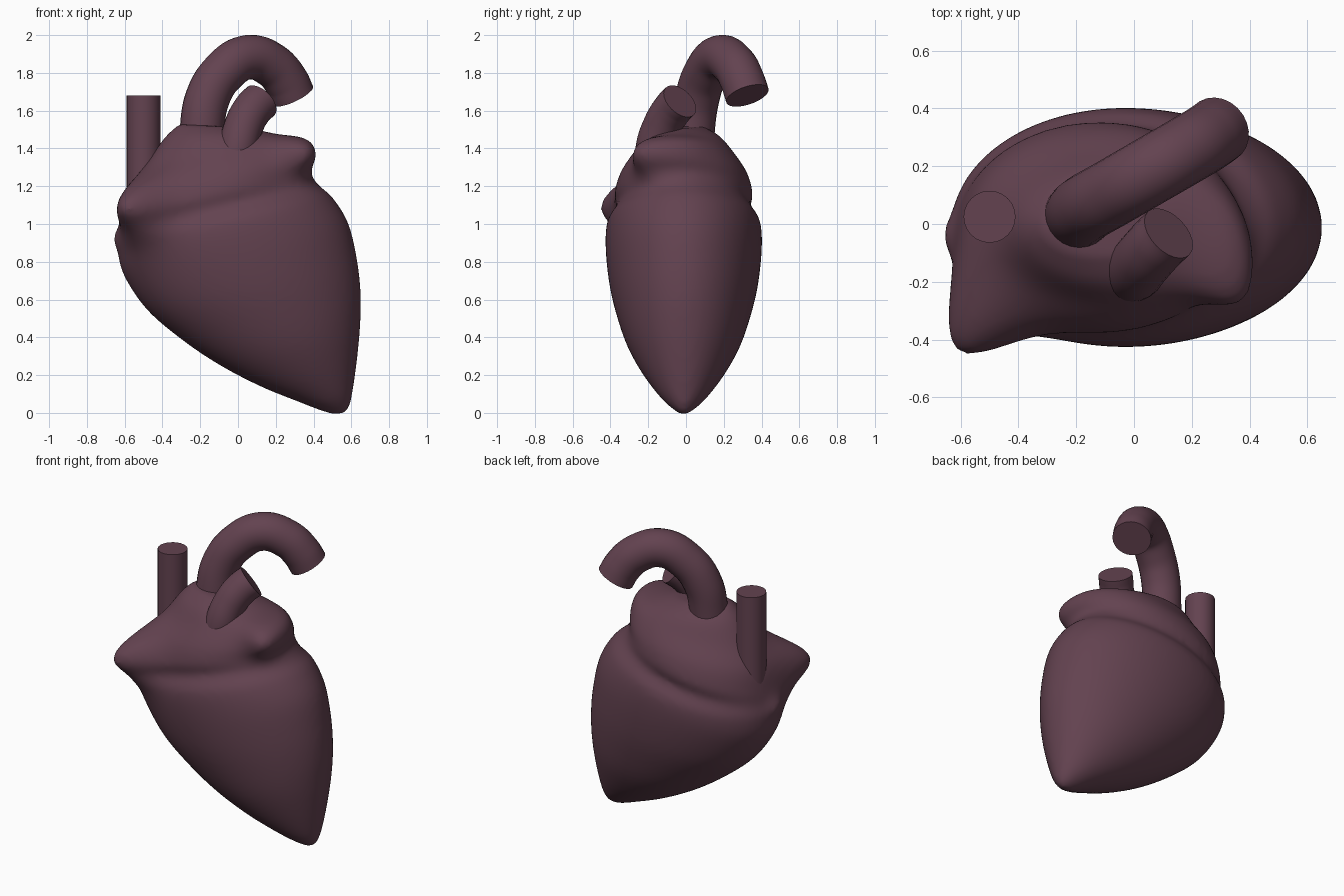
import bpy, bmesh, math
from mathutils import Vector

if "Cube" in bpy.data.objects:
    bpy.data.objects.remove(bpy.data.objects["Cube"])

mat = bpy.data.materials.new("muscle")
mat.diffuse_color = (0.125, 0.055, 0.08, 1)
mat.use_nodes = True
mat.node_tree.nodes["Principled BSDF"].inputs["Base Color"].default_value = mat.diffuse_color


def finish(ob):
    ob.data.materials.clear()
    ob.data.materials.append(mat)
    bpy.ops.object.select_all(action='DESELECT')
    ob.select_set(True)
    bpy.context.view_layer.objects.active = ob
    bpy.ops.object.shade_smooth()


def tube(name, pts, r):
    cu = bpy.data.curves.new(name, 'CURVE')
    cu.dimensions = '3D'
    cu.bevel_depth = r
    cu.bevel_resolution = 10
    cu.use_fill_caps = True
    cu.resolution_u = 10
    sp = cu.splines.new('BEZIER')
    sp.bezier_points.add(len(pts) - 1)
    for bp, p in zip(sp.bezier_points, pts):
        bp.co = p
        bp.handle_left_type = bp.handle_right_type = 'AUTO'
    ob = bpy.data.objects.new(name, cu)
    bpy.context.collection.objects.link(ob)
    bpy.ops.object.select_all(action='DESELECT')
    ob.select_set(True)
    bpy.context.view_layer.objects.active = ob
    bpy.ops.object.convert(target='MESH')
    finish(bpy.context.object)


# Heart body: tilted oval sections (left x, z, right x, z, half depth) from apex to top
sections = [
    (.505, -.008, .565, .0, .02), (.44, .012, .59, .035, .06),
    (.33, .055, .608, .12, .125), (.12, .14, .63, .28, .215),
    (-.10, .255, .646, .45, .295), (-.30, .39, .650, .62, .35),
    (-.485, .55, .632, .80, .392), (-.607, .735, .585, 1.0, .413),
    (-.632, .87, .50, 1.14, .405), (-.615, .965, .415, 1.21, .355),
    (-.60, 1.05, .36, 1.27, .365), (-.565, 1.19, .36, 1.345, .335),
    (-.48, 1.32, .32, 1.435, .262), (-.39, 1.455, .19, 1.475, .19),
    (-.31, 1.53, .08, 1.505, .10)]
N, STEPS = 72, 5


def between(a, b, c, d, t):
    # smooth curve through b and c
    return [.5 * (2 * q + (r - p) * t + (2 * p - 5 * q + 4 * r - s) * t * t
                  + (3 * q - p - 3 * r + s) * t ** 3) for p, q, r, s in zip(a, b, c, d)]


padded = [sections[0]] + sections + [sections[-1]]
fine = [between(*padded[k:k + 4], s / STEPS)
        for k in range(len(sections) - 1) for s in range(STEPS)] + [sections[-1]]

# Soft pulls that raise the auricles: centre, offset, spread
pulls = [
    ((-.47, -.22, 1.09), (-.13, -.20, 0), .165),
    ((.29, -.13, 1.36), (.06, -.12, .015), .12),
    ((.33, -.03, 1.36), (.03, 0, .015), .12),
    ((-.62, -.03, .93), (-.03, 0, 0), .06)]

bm = bmesh.new()
rings = []
for xl, zl, xr, zr, b in fine:
    L, R = Vector((xl, -.012, zl)), Vector((xr, -.012, zr))
    c, h = (L + R) / 2, (R - L) / 2
    ring = []
    for i in range(N):
        t = 2 * math.pi * i / N
        p = c + h * math.cos(t) + Vector((0, b * math.sin(t), 0))
        move = Vector()
        for centre, offset, spread in pulls:
            move += Vector(offset) * math.exp(-((p - Vector(centre)).length / spread) ** 2)
        ring.append(bm.verts.new(p + move))
    rings.append(ring)
for A, B in zip(rings, rings[1:]):
    for i in range(N):
        j = (i + 1) % N
        bm.faces.new((A[i], A[j], B[j], B[i]))
bm.faces.new(rings[0][::-1])
bm.faces.new(rings[-1])
bmesh.ops.recalc_face_normals(bm, faces=bm.faces)
me = bpy.data.meshes.new("heart_body")
bm.to_mesh(me)
bm.free()
body = bpy.data.objects.new("heart_body", me)
bpy.context.collection.objects.link(body)
finish(body)
rm = body.modifiers.new("even", 'REMESH')
rm.mode = 'VOXEL'
rm.voxel_size = .018
rm.use_smooth_shade = True
sm = body.modifiers.new("soften", 'SMOOTH')
sm.factor = .5
sm.iterations = 6

# Great vessels
tube("aorta", [(-.19, .03, 1.30), (-.19, .035, 1.5), (-.16, .06, 1.67), (-.08, .105, 1.80),
               (.05, .18, 1.882), (.18, .255, 1.84), (.255, .30, 1.755), (.29, .325, 1.68)], .118)
tube("pulmonary_artery", [(-.03, -.15, 1.25), (-.005, -.165, 1.38), (.035, -.12, 1.53),
                          (.08, -.07, 1.61), (.12, -.032, 1.65)], .104)
tube("vena_cava", [(-.5, .025, 1.05), (-.5, .025, 1.68)], .09)
